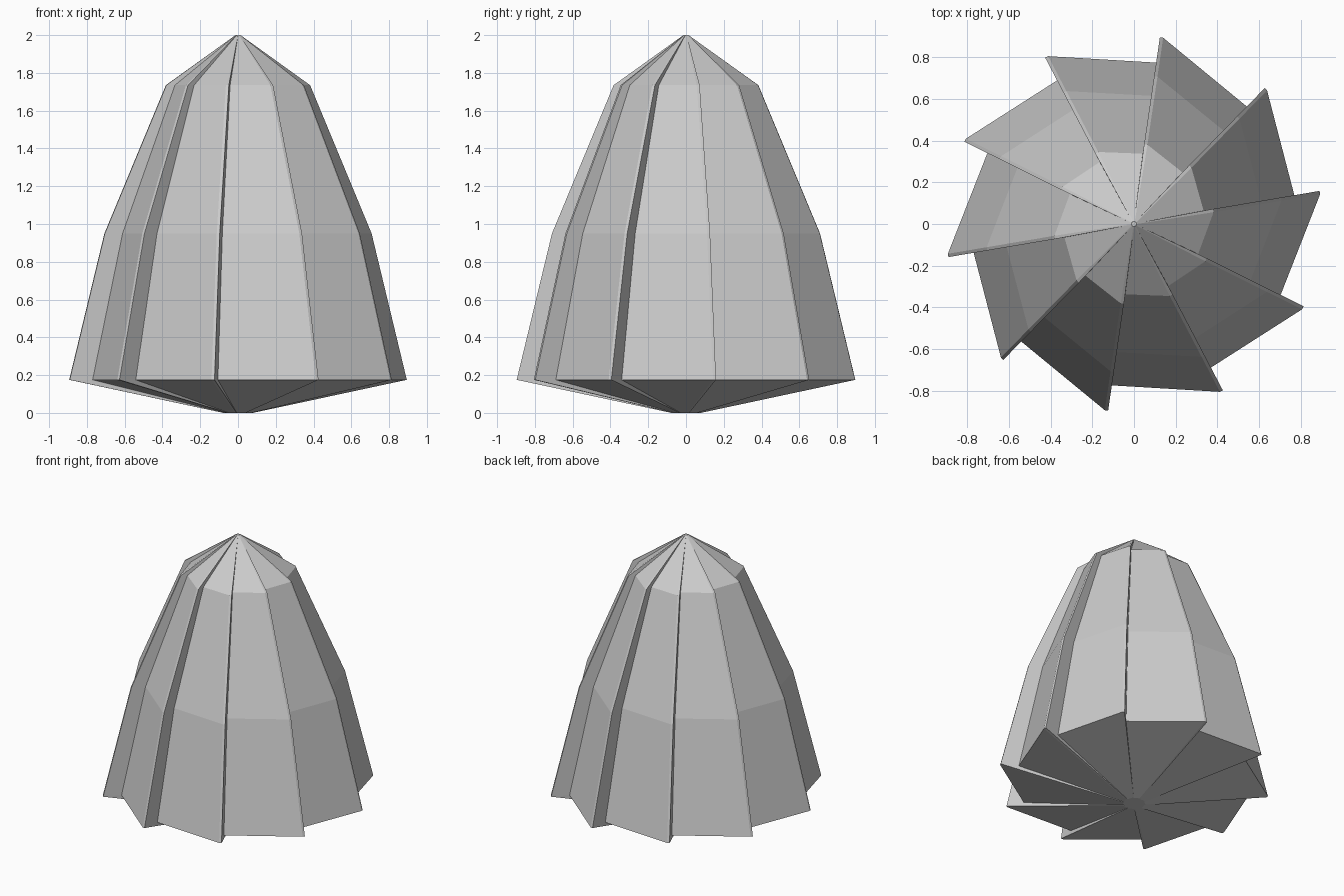
import bpy, bmesh
from math import radians, cos, sin

if "Cube" in bpy.data.objects:
    bpy.data.objects.remove(bpy.data.objects["Cube"])

TEETH = 10
PHASE = 9.6
# z, blade tip radius, inner step radius, half thickness of blade edge
RINGS = [
    (0.0, 0.078, 0.07, 0.004),
    (0.175, 0.905, 0.782, 0.008),
    (0.95, 0.716, 0.621, 0.008),
    (1.735, 0.386, 0.340, 0.008),
    (2.0, 0.013, 0.011, 0.002),
]


def ring(bm, z, outer, inner, half):
    """One saw-tooth ring: each tooth is a blunt tip and a step inwards."""
    verts = []
    for i in range(TEETH):
        a = radians(PHASE + i * 360 / TEETH)
        for r, t in ((outer, -half), (outer, half), (inner, half)):
            verts.append(bm.verts.new((r * cos(a) - t * sin(a),
                                       r * sin(a) + t * cos(a), z)))
    return verts


# Overlapping blades, lofted from the base up to the point
bm = bmesh.new()
loops = [ring(bm, *r) for r in RINGS]
n = len(loops[0])
for lo, hi in zip(loops, loops[1:]):
    for i in range(n):
        j = (i + 1) % n
        bm.faces.new((lo[i], lo[j], hi[j], hi[i]))

# Small flat caps at base and point
bm.faces.new(loops[0][::-1])
bm.faces.new(loops[-1])
bmesh.ops.recalc_face_normals(bm, faces=bm.faces)

mesh = bpy.data.meshes.new("bladed_cone")
bm.to_mesh(mesh)
bm.free()
obj = bpy.data.objects.new("bladed_cone", mesh)
bpy.context.collection.objects.link(obj)
